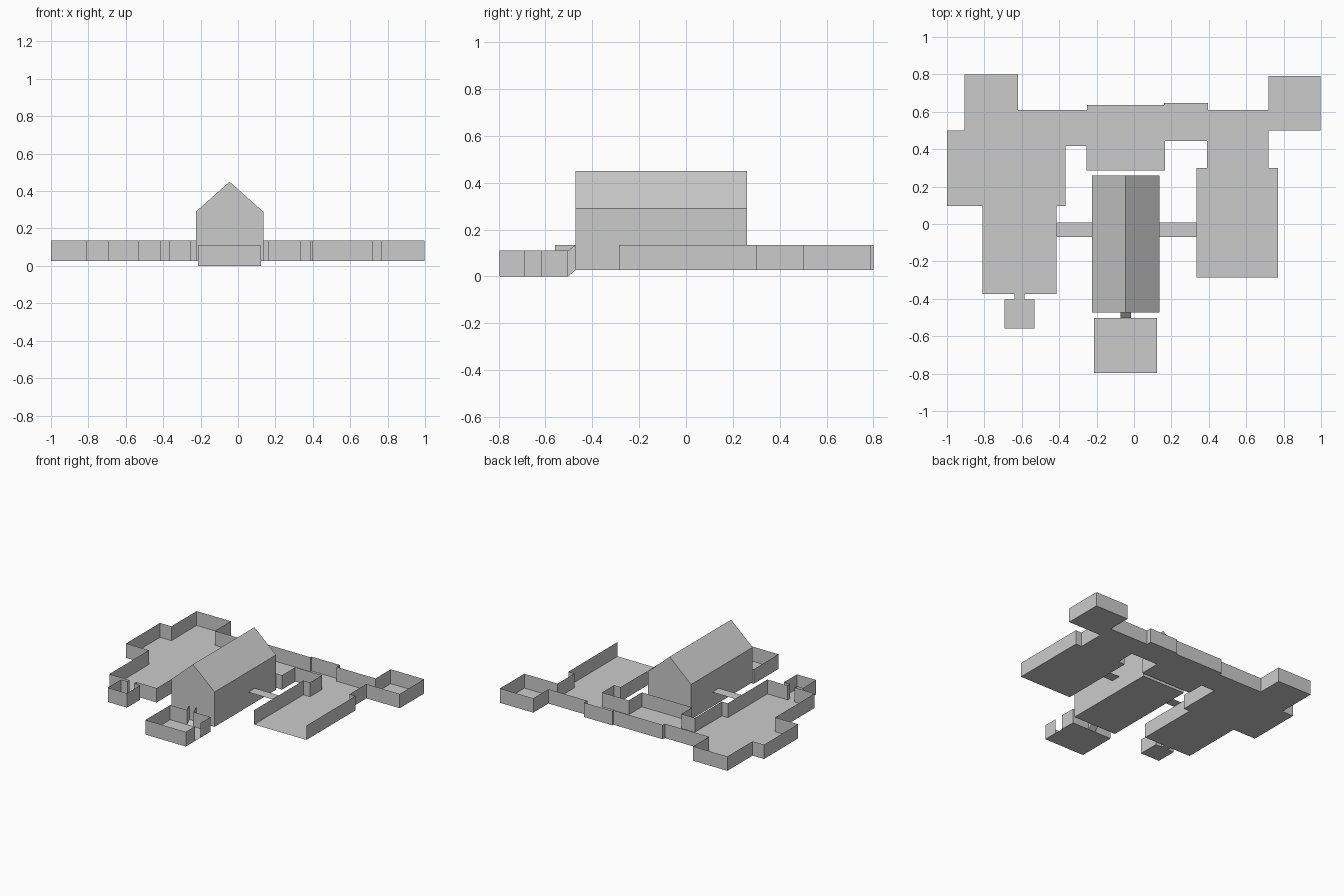
import bpy, bmesh

if "Cube" in bpy.data.objects:
    bpy.data.objects.remove(bpy.data.objects["Cube"])


def make_object(name, bm):
    mesh = bpy.data.meshes.new(name)
    bm.to_mesh(mesh)
    bm.free()
    obj = bpy.data.objects.new(name, mesh)
    bpy.context.collection.objects.link(obj)
    return obj


def open_tray(name, outline, z0, z1, open_edges=()):
    """Flat floor with sheet walls standing on its outline; listed edges stay open."""
    bm = bmesh.new()
    low = [bm.verts.new((x, y, z0)) for x, y in outline]
    high = [bm.verts.new((x, y, z1)) for x, y in outline]
    bm.faces.new(low).normal_flip()
    n = len(outline)
    for i in range(n):
        if i not in open_edges:
            j = (i + 1) % n
            bm.faces.new((low[i], high[i], high[j], low[j]))
    bmesh.ops.delete(bm, geom=[v for v in bm.verts if not v.link_faces], context='VERTS')
    bm.normal_update()
    return make_object(name, bm)


def sheet(name, quads):
    bm = bmesh.new()
    for q in quads:
        bm.faces.new([bm.verts.new(p) for p in q])
    return make_object(name, bm)


FLOOR, TOP = 0.027, 0.135

# Main wings, rear gallery, corner rooms and small front annex, clockwise
wings = [
    (-0.905, 0.80), (-0.62, 0.80), (-0.62, 0.61), (-0.25, 0.61),
    (-0.25, 0.635), (0.16, 0.635), (0.16, 0.648), (0.395, 0.648),
    (0.395, 0.61), (0.72, 0.61), (0.72, 0.79), (0.998, 0.79),
    (0.998, 0.50), (0.72, 0.50), (0.72, 0.30), (0.77, 0.30),
    (0.77, -0.285), (0.335, -0.285), (0.335, 0.30), (0.39, 0.30),
    (0.39, 0.443), (0.167, 0.443), (0.167, 0.287), (-0.253, 0.287),
    (-0.253, 0.417), (-0.365, 0.417), (-0.365, 0.095), (-0.415, 0.095),
    (-0.415, -0.375), (-0.585, -0.375), (-0.585, -0.403), (-0.533, -0.403),
    (-0.533, -0.56), (-0.693, -0.56), (-0.693, -0.403), (-0.64, -0.403),
    (-0.64, -0.375), (-0.81, -0.375), (-0.81, 0.095), (-1.0, 0.095),
    (-1.0, 0.50), (-0.905, 0.50)]
open_tray("wings", wings, FLOOR, TOP, open_edges={16})

# Front room with side doorway and doorway to the hall
front_room = [(-0.213, -0.503), (-0.073, -0.503), (-0.017, -0.503),
              (0.123, -0.503), (0.123, -0.62), (0.123, -0.69),
              (0.123, -0.797), (-0.213, -0.797)]
open_tray("front_room", front_room, 0.0, 0.11, open_edges={1, 4})

# Sloped passage from front room up to the hall
a, b = -0.503, -0.472
L, R = -0.073, -0.017
sheet("sloped_passage", [
    [(L, a, 0), (R, a, 0), (R, b, FLOOR), (L, b, FLOOR)]] + [
    [(x, a, 0), (x, b, FLOOR), (x, b, TOP), (x, a, 0.11)] for x in (L, R)])

# Tall gabled hall
bm = bmesh.new()
profile = [(-0.225, FLOOR), (0.135, FLOOR), (0.135, 0.29), (-0.045, 0.45), (-0.225, 0.29)]
gable = bm.faces.new([bm.verts.new((x, -0.472, z)) for x, z in profile])
ext = bmesh.ops.extrude_face_region(bm, geom=[gable], use_keep_orig=True)
bmesh.ops.translate(bm, vec=(0, 0.732, 0),
                    verts=[v for v in ext["geom"] if isinstance(v, bmesh.types.BMVert)])
bmesh.ops.recalc_face_normals(bm, faces=bm.faces)
make_object("gabled_hall", bm)

# Covered links between hall and wings: flat roofs only
for name, x0, x1 in (("left_link_roof", -0.415, -0.225), ("right_link_roof", 0.135, 0.335)):
    sheet(name, [[(x0, -0.07, TOP), (x1, -0.07, TOP), (x1, 0.007, TOP), (x0, 0.007, TOP)]])
